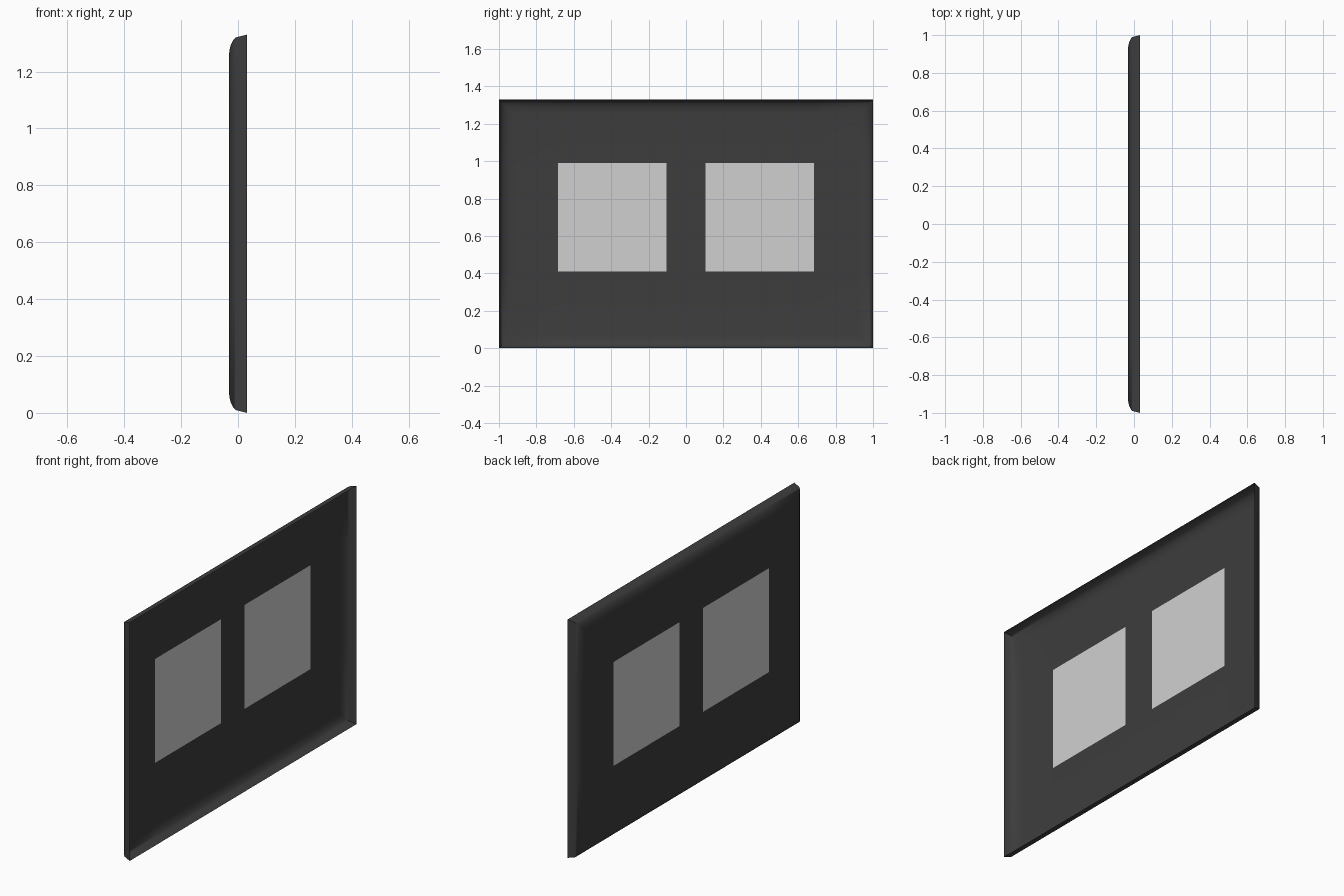
import bpy
import bmesh
import math

cube = bpy.data.objects.get("Cube")
if cube:
    bpy.data.objects.remove(cube, do_unlink=True)


def make_material(name, color):
    mat = bpy.data.materials.new(name)
    mat.use_nodes = True
    mat.diffuse_color = color
    mat.node_tree.nodes["Principled BSDF"].inputs["Base Color"].default_value = color
    return mat


def finish(bm, name, mat):
    mesh = bpy.data.meshes.new(name)
    bm.to_mesh(mesh)
    bm.free()
    mesh.materials.append(mat)
    obj = bpy.data.objects.new(name, mesh)
    bpy.context.collection.objects.link(obj)
    return obj


frame_grey = make_material("dark grey", (0.047, 0.047, 0.047, 1))
pane_grey = make_material("light grey", (0.63, 0.63, 0.63, 1))

HEIGHT = 1.33
Y_CUTS = [-0.685, -0.105, 0.105, 0.685]
Z_CUTS = [0.41, 0.99]
# Rim section from the open edge to the flat face: (inset, x)
RIM = [(0, 0.032), (0.01, -0.008), (0.018, -0.016),
       (0.035, -0.025), (0.055, -0.03), (0.075, -0.032)]
FACE_X = RIM[-1][1]


def lines(inset):
    ys = [inset - 1] + Y_CUTS + [1 - inset]
    zs = [inset] + Z_CUTS + [HEIGHT - inset]
    return ys, zs


def ring(bm, inset, x):
    ys, zs = lines(inset)
    loop = [(y, zs[0]) for y in ys] + [(ys[-1], z) for z in zs[1:]]
    loop += [(y, zs[-1]) for y in ys[-2::-1]] + [(ys[0], z) for z in zs[-2:0:-1]]
    return [bm.verts.new((x, y, z)) for y, z in loop]


def quad(bm, y0, y1, z0, z1):
    corners = [(y0, z0), (y0, z1), (y1, z1), (y1, z0)]
    return bm.faces.new([bm.verts.new((FACE_X, y, z)) for y, z in corners])


# Shallow shell: rounded rim, open towards +x
bm = bmesh.new()
rings = [ring(bm, inset, x) for inset, x in RIM]
for outer, inner in zip(rings, rings[1:]):
    for i in range(len(outer)):
        j = (i + 1) % len(outer)
        bm.faces.new((outer[i], inner[i], inner[j], outer[j]))

# Flat face around the two window openings
ys, zs = lines(RIM[-1][0])
for i in range(len(ys) - 1):
    for k in range(len(zs) - 1):
        if not (k == 1 and i in (1, 3)):
            quad(bm, ys[i], ys[i + 1], zs[k], zs[k + 1])
bmesh.ops.remove_doubles(bm, verts=bm.verts, dist=0.0001)
bmesh.ops.recalc_face_normals(bm, faces=bm.faces)
flat = max(bm.faces, key=lambda f: f.calc_area())
if flat.normal.x > 0:
    bmesh.ops.reverse_faces(bm, faces=bm.faces)
shell = finish(bm, "panel_shell", frame_grey)
bpy.ops.object.select_all(action="DESELECT")
shell.select_set(True)
bpy.context.view_layer.objects.active = shell
bpy.ops.object.shade_smooth_by_angle(angle=math.radians(50))

# Square panes set flush in the openings
for name, i in (("front_pane", 0), ("rear_pane", 2)):
    bm = bmesh.new()
    quad(bm, Y_CUTS[i], Y_CUTS[i + 1], *Z_CUTS)
    bm.normal_update()
    finish(bm, name, pane_grey)
